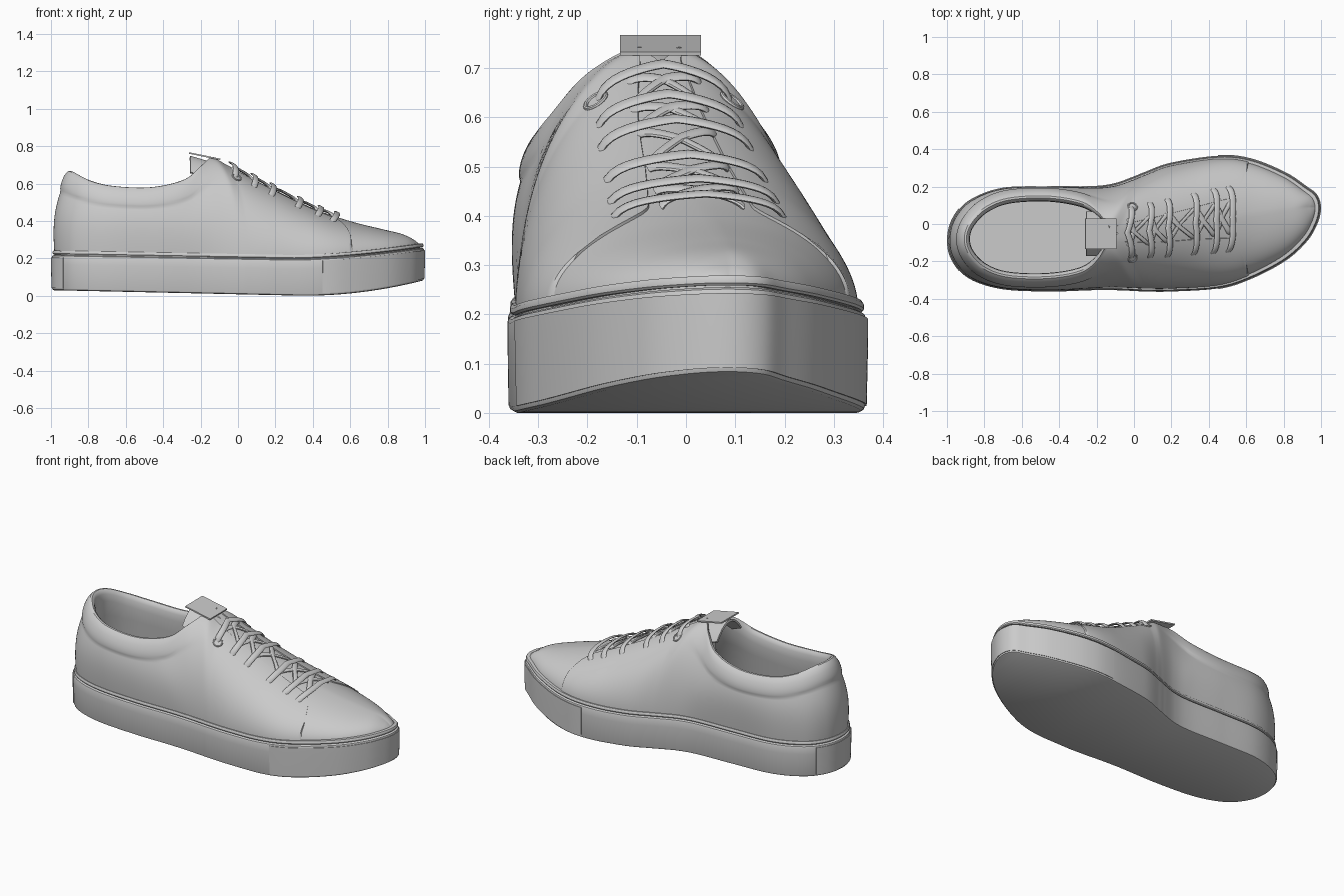
import bpy, bmesh
from math import sin, cos, pi, radians, floor
from mathutils import Vector

if "Cube" in bpy.data.objects:
    bpy.data.objects.remove(bpy.data.objects["Cube"])

# Stations heel -> toe: base x, base y (near, far side), top-edge x, top-edge y (near, far), top-edge z
ROWS = [(-.98, -.09, -.09, -.915, -.08, -.08, .66),
        (-.955, -.19, .02, -.89, -.165, .005, .65),
        (-.87, -.28, .115, -.81, -.245, .09, .612),
        (-.7, -.333, .178, -.68, -.292, .145, .58),
        (-.45, -.345, .186, -.47, -.3, .158, .572),
        (-.22, -.338, .187, -.29, -.27, .13, .612),
        (-.1, -.338, .203, -.2, -.205, .075, .685),
        (0, -.342, .238, -.14, -.11, .0, .735),
        (.06, -.345, .262, -.08, -.05, -.05, .712),
        (.2, -.345, .312, .12, -.03, -.03, .61),
        (.45, -.328, .349, .4, .02, .02, .475),
        (.62, -.275, .332, .6, .05, .05, .405),
        (.8, -.18, .26, .78, .075, .075, .36),
        (.91, -.08, .187, .88, .085, .085, .335),
        (.963, .01, .145, .94, .09, .09, .305),
        (.98, .085, .085, .972, .088, .088, .28)]
S = 12                                   # samples per station
near = [(r[0], r[1], r[3], r[4], r[6]) for r in ROWS]
far = [(r[0], r[2], r[3], r[5], r[6]) for r in ROWS]
CTRL = near + far[-2:0:-1]
M = len(CTRL) * S


def clamp(v):
    return max(0.0, min(1.0, v))


def catmull(i, t):
    n = len(CTRL)
    a, b, c, d = (CTRL[(i + k) % n] for k in (-1, 0, 1, 2))
    return [.5 * (2 * q + (r - p) * t + (2 * p - 5 * q + 4 * r - s) * t * t
                  + (3 * q - p - 3 * r + s) * t ** 3) for p, q, r, s in zip(a, b, c, d)]


def z_bottom(x):
    return .022 * max(0, .35 - x) + .085 * max(0, (x - .35) / .65) ** 2


def z_top(x):
    return .194 + .018 * max(0, .3 - x) + .064 * max(0, (x - .3) / .7) ** 1.6


RAW = [catmull(j // S, (j % S) / S) for j in range(M)]
for j in range(8 * S, M // 2):           # both sides share one ridge line in front of the throat
    m = (RAW[j][3] + RAW[M - j][3]) / 2
    RAW[j][3] = RAW[M - j][3] = m
BASE = [Vector((r[0], r[1], z_top(r[0]) - .005)) for r in RAW]
TOP = [Vector(r[2:]) for r in RAW]
NRM = []
for j in range(M):
    d = BASE[(j + 1) % M] - BASE[j - 1]
    NRM.append(Vector((d.y, -d.x, 0)).normalized())


def pick(arr, j):
    i = floor(j)
    return arr[i % M].lerp(arr[(i + 1) % M], j - i)


def surf(j, t):
    """Point of the upper: j runs around the shoe, t from sole to top edge."""
    b, e, n = pick(BASE, j), pick(TOP, j), pick(NRM, j)
    h = e.z - b.z
    f = clamp((e.x + .3) / .2)
    f = f * f * (3 - 2 * f)
    k = .5 + .12 * clamp((e.x - .3) / .4)
    p1 = b + n * .022 * min(1, h / .3) * (1 - .7 * f) + Vector((0, 0, h * .55))
    rear = e + n * .045 - Vector((0, 0, h * .33))
    front = e + (b - e) * k
    front.z = e.z - .05 * h
    p2 = rear.lerp(front, f)
    s = 1 - t
    p = b * s ** 3 + p1 * (3 * s * s * t) + p2 * (3 * s * t * t) + e * t ** 3
    d = clamp((e.z - p.z) / .1)          # padded collar
    return p + n * .012 * (1 - f) * max(0, sin(pi * d)) ** .6


def finish(name, bm, thick=0):
    me = bpy.data.meshes.new(name)
    bm.to_mesh(me)
    bm.free()
    ob = bpy.data.objects.new(name, me)
    bpy.context.collection.objects.link(ob)
    bpy.ops.object.select_all(action='DESELECT')
    bpy.context.view_layer.objects.active = ob
    ob.select_set(True)
    if thick:
        mod = ob.modifiers.new("thickness", 'SOLIDIFY')
        mod.thickness, mod.offset = thick, -1
        bpy.ops.object.modifier_apply(modifier=mod.name)
    bpy.ops.object.shade_smooth_by_angle(angle=radians(35))
    return ob


def grid(name, cols, thick=0, recess=0, caps=False):
    """Skin a list of point columns; caps bridge the near and far side of a closed ring."""
    bm = bmesh.new()
    vs = [[bm.verts.new(p) for p in c] for c in cols]
    for a, b in zip(vs, vs[1:]):
        for k in range(min(len(a), len(b)) - 1):
            bm.faces.new((a[k], b[k], b[k + 1], a[k + 1]))
    if caps:
        for e in (0, -1):
            for j in range(M // 2):
                quad = (vs[j][e], vs[j + 1][e], vs[M - j - 1][e], vs[M - j][e])
                bm.faces.new(list(dict.fromkeys(quad)))
    bmesh.ops.remove_doubles(bm, verts=bm.verts, dist=.0004)
    if caps:
        bmesh.ops.recalc_face_normals(bm, faces=bm.faces)
    bm.normal_update()
    if recess:
        for v, n in [(v, v.normal.copy()) for v in bm.verts]:
            v.co -= n * recess
    return finish(name, bm, thick)


def wall(j, profile):
    """Column of points beside the outline: (outward offset, base level 0/1, height above it)."""
    b, n = BASE[j % M], NRM[j % M]
    return [Vector((b.x + n.x * o, b.y + n.y * o, (z_top if lv else z_bottom)(b.x) + dz))
            for o, lv, dz in profile]


def tube(name, path, wide, a, b):
    cols = []
    for i, p in enumerate(path):
        t = path[min(i + 1, len(path) - 1)] - path[max(i - 1, 0)]
        n = wide.cross(t).normalized()
        cols.append([p + wide * a * cos(q * pi / 5) + n * b * sin(q * pi / 5) for q in range(11)])
    return grid(name, cols)


# Cupsole with rounded edges
SOLE = [(.004, 0, 0), (.011, 0, .004), (.014, 0, .012), (.016, 1, -.05), (.016, 1, -.012),
        (.013, 1, -.004), (.006, 1, 0), (-.02, 1, 0)]
grid("sole", [wall(j, SOLE) for j in range(M + 1)], caps=True)

# Welt strip between sole and upper
WELT = [(-.01, 1, .004), (.007, 1, .004), (.011, 1, .009), (.011, 1, .018), (.007, 1, .024), (-.012, 1, .024)]
grid("welt", [wall(j, WELT) for j in range(M + 1)])

# Toe bumper and heel patch on the sole wall
STRIP = [(.017, 0, .012), (.020, 1, -.05), (.020, 1, -.012)]
toe = [j for j in range(M) if BASE[j].x > .44]
grid("toe_bumper", [wall(j, STRIP) for j in toe], thick=.006)
heel = [j for j in range(-M // 4, M // 4) if BASE[j].x < -.915]
grid("heel_patch", [wall(j, STRIP) for j in heel], thick=.006)

# Quarters: both sides and heel, with padded rim and lining
V = 28


def t_edge(r):
    t = 1 - .1 * clamp(r - 7) - .1 * clamp((r - 8) / 2.4)
    return t * max(0, 1 - (max(0, r - 10.4) / .6) ** 2) ** .5


cols = []
for j in range(-11 * S, 11 * S + 1):
    r = abs(j) / S
    col = [surf(j, k / V * t_edge(r)) for k in range(V + 1)]
    if r <= 7:
        e, n, b = pick(TOP, j), pick(NRM, j), pick(BASE, j)
        for o, dz in ((.008, .007), (.019, .008), (.029, .0), (.035, -.018), (.038, -.06)):
            col.append(e - n * o + Vector((0, 0, dz)))
        low = Vector((b.x, b.y, z_top(b.x))) - n * .03
        start = col[-1]
        col += [start.lerp(low, q / 4) for q in (1, 2, 3, 4)]
    cols.append(col)
grid("quarters", cols, thick=.007)

# Vamp, toe and lower tongue, one layer below the quarters
first = int(7.4 * S)
grid("vamp", [[surf(j, k / V) for k in range(V + 1)] for j in range(first, M - first + 1)], recess=.006)

# Tongue top: arched pad and flat tab
pad = []
for i in range(9):
    x = -.255 + .22 * i / 8
    pad.append([Vector((x, -.052 + d * .012, .75 - .3 * (x + .26) - 6 * (d * .012) ** 2))
                for d in range(-10, 11)])
grid("tongue", pad, thick=.012)
bm = bmesh.new()
bmesh.ops.create_cube(bm, size=1)
tab = finish("tongue_tab", bm)
tab.scale = (.17, .165, .008)
tab.location = (-.178, -.052, .746)
tab.rotation_euler = (0, .2, 0)


# Laces: straight bars over crossing diagonals
def lace(name, j0, j1, te, lift, bow):
    wide = (pick(TOP, j0 + 2) - pick(TOP, j0 - 2)).normalized()
    path = []
    for i in range(21):
        s = i / 10 - 1
        j = j0 + (j1 - j0) * i / 20
        p = surf(j if s < 0 else M - j, 1 - (1 - te) * abs(s))
        up = Vector((.4, .5 * s, .85)) * (lift * (1 - s ** 6) - .004)
        path.append(p + up + wide * bow * (.035 * (1 - s * s) - .02))
    tube(name, path, wide, .017, .006)


BARS = [98, 105, 110, 116, 121, 126]
for i, j in enumerate(BARS):
    lace(f"lace_bar_{i + 1}", j, j, .7 - .01 * i, .022, 1)
for i, (a, b) in enumerate(zip(BARS, BARS[1:])):
    lace(f"lace_cross_a_{i + 1}", a, b, .84, .008, 0)
    lace(f"lace_cross_b_{i + 1}", b, a, .84, .011, 0)

# Eyelets at the top lace
for side, j in (("near", BARS[0] - 1), ("far", M - BARS[0] + 1)):
    p = surf(j, .69)
    n = (surf(j + 1, .69) - surf(j - 1, .69)).cross(surf(j, .73) - surf(j, .65)).normalized()
    bpy.ops.mesh.primitive_torus_add(location=p, rotation=n.to_track_quat('Z', 'Y').to_euler(),
                                     major_radius=.024, minor_radius=.005,
                                     major_segments=24, minor_segments=8)
    bpy.context.object.name = f"eyelet_{side}"
    bpy.ops.object.shade_smooth_by_angle(angle=radians(35))
